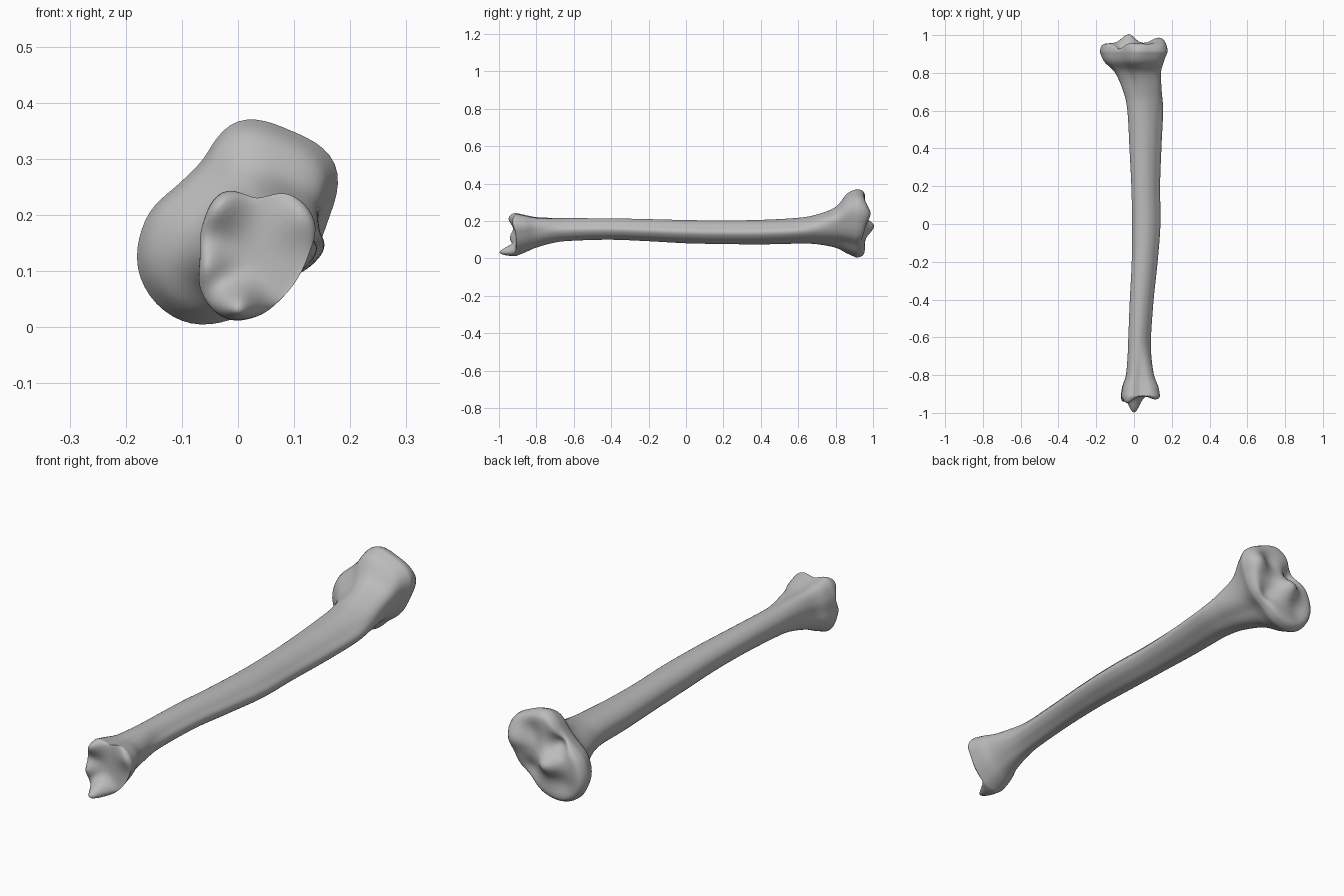
import bpy, bmesh, math
from mathutils import Vector

default_cube = bpy.data.objects.get("Cube")
if default_cube:
    bpy.data.objects.remove(default_cube, do_unlink=True)

SEGMENTS = 72
STEPS_PER_SPAN = 6

# Cross-section shapes: radius every 30 degrees, counter-clockwise from +x
KNEE = [.87, 1.08, 1, .95, .68, .68, .9, 1.09, 1.1, .92, .74, .78]
SHAFT = [1, .87, .9, 1, 1.05, 1.02, .95, .95, 1, 1, .9, .94]
ANKLE = [.86, 1.12, 1.12, .92, 1.16, 1.05, .96, 1.08, 1.1, .93, .78, .76]

# Stations along the bone: y, then x and z limits of the section
STATIONS = [
    (-.91, -.07, .138, .012, .243),
    (-.86, -.062, .128, .032, .232),
    (-.8, -.043, .106, .058, .221),
    (-.7, -.034, .092, .085, .216),
    (-.6, -.03, .09, .095, .215),
    (-.4, -.022, .104, .1, .214),
    (-.2, -.012, .125, .092, .21),
    (0, -.01, .14, .081, .205),
    (.2, -.014, .138, .077, .203),
    (.4, -.024, .145, .075, .206),
    (.6, -.035, .154, .079, .217),
    (.7, -.056, .147, .076, .235),
    (.8, -.1, .143, .057, .275),
    (.86, -.158, .158, .027, .345),
    (.91, -.18, .178, .005, .37),
]

# Bumps and hollows on the joint faces: x, z, radius, height
KNEE_BUMPS = [
    (-.03, .17, .045, .05),      # central eminence
    (.13, .24, .05, .03),        # outer rim
    (.06, .28, .04, -.012),      # upper hollow
    (-.09, .09, .05, -.012),     # lower hollow
    (-.06, .25, .04, -.04),      # notch
    (.07, .12, .04, -.02),       # opposite notch
]
ANKLE_BUMPS = [
    (-.045, .22, .05, -.045),    # upper corner
    (.12, .2, .05, -.022),       # outer corner
    (0, .03, .04, -.092),        # pointed process
    (-.06, .11, .04, -.035),     # inner rim
]

# Joint face rings: scale of the section, progress from rim to face
FACE_RINGS = [(.995, .25), (.98, .5), (.95, .74), (.9, .9), (.84, .98),
              (.75, 1), (.64, 1), (.52, 1), (.4, 1), (.28, 1), (.16, 1), (.07, 1)]


def spline(p, q, r, s, t):
    """Catmull-Rom interpolation between q and r."""
    return q + .5 * t * (r - p + t * (2 * p - 5 * q + 4 * r - s
                                      + t * (3 * (q - r) + s - p)))


def ease(a, b, value):
    t = min(1, max(0, (value - a) / (b - a)))
    return t * t * (3 - 2 * t)


def outline(radii):
    """Closed smooth outline from evenly spaced radii."""
    count, points = len(radii), []
    for i in range(SEGMENTS):
        position = i * count / SEGMENTS
        k = int(position)
        radius = spline(*(radii[(k + j) % count] for j in (-1, 0, 1, 2)), position - k)
        angle = math.tau * i / SEGMENTS
        points.append((radius * math.cos(angle), radius * math.sin(angle)))
    return points


def section(y, left, right, low, high):
    """Blend the shapes for this position and fit them to the limits."""
    knee, ankle = ease(.55, .88, y), ease(-.6, -.88, y)
    radii = [k * knee + a * ankle + s * (1 - knee - ankle)
             for k, a, s in zip(KNEE, ANKLE, SHAFT)]
    points = outline(radii)
    us, vs = zip(*points)

    def fit(value, values, start, end):
        return start + (end - start) * (value - min(values)) / (max(values) - min(values))

    return [Vector((fit(u, us, left, right), y, fit(v, vs, low, high)))
            for u, v in points]


def face_height(x, z, base, bumps):
    return base + sum(h * math.exp(-((x - bx) ** 2 + (z - bz) ** 2) / (r * r))
                      for bx, bz, r, h in bumps)


def joint_face(rim, base, bumps):
    """Rounded, sculpted rings closing one end, and the centre point."""
    centre = sum(rim, Vector()) / len(rim)
    rings = []
    for scale, progress in FACE_RINGS:
        ring = []
        for point in rim:
            p = centre.lerp(point, scale)
            p.y += (face_height(p.x, p.z, base, bumps) - p.y) * progress
            ring.append(p)
        rings.append(ring)
    centre.y = face_height(centre.x, centre.z, base, bumps)
    return rings, centre


# Shaft rings, interpolated between stations
rings = []
last = len(STATIONS) - 1
for i in range(last):
    around = [STATIONS[min(last, max(0, i + j))] for j in (-1, 0, 1, 2)]
    for step in range(STEPS_PER_SPAN):
        t = step / STEPS_PER_SPAN
        rings.append(section(*(spline(*values, t) for values in zip(*around))))
rings.append(section(*STATIONS[last]))

# Joint faces at both ends
ankle_rings, ankle_centre = joint_face(rings[0], -.908, ANKLE_BUMPS)
knee_rings, knee_centre = joint_face(rings[-1], .957, KNEE_BUMPS)
rings = ankle_rings[::-1] + rings + knee_rings

# Skin all rings into one surface
bm = bmesh.new()
loops = [[bm.verts.new(p) for p in ring] for ring in rings]
for first, second in zip(loops, loops[1:]):
    for i in range(SEGMENTS):
        j = (i + 1) % SEGMENTS
        bm.faces.new((first[i], first[j], second[j], second[i]))
for loop, centre in ((loops[0], ankle_centre), (loops[-1], knee_centre)):
    tip = bm.verts.new(centre)
    for i in range(SEGMENTS):
        bm.faces.new((loop[i], loop[(i + 1) % SEGMENTS], tip))
bmesh.ops.recalc_face_normals(bm, faces=bm.faces)
for face in bm.faces:
    face.smooth = True

mesh = bpy.data.meshes.new("shin_bone")
bm.to_mesh(mesh)
bm.free()
bone = bpy.data.objects.new("shin_bone", mesh)
bpy.context.collection.objects.link(bone)

# Plain grey bone material
grey = bpy.data.materials.new("bone_grey")
grey.use_nodes = True
colour = (.5, .5, .5, 1)
grey.diffuse_color = colour
grey.node_tree.nodes["Principled BSDF"].inputs["Base Color"].default_value = colour
mesh.materials.append(grey)
